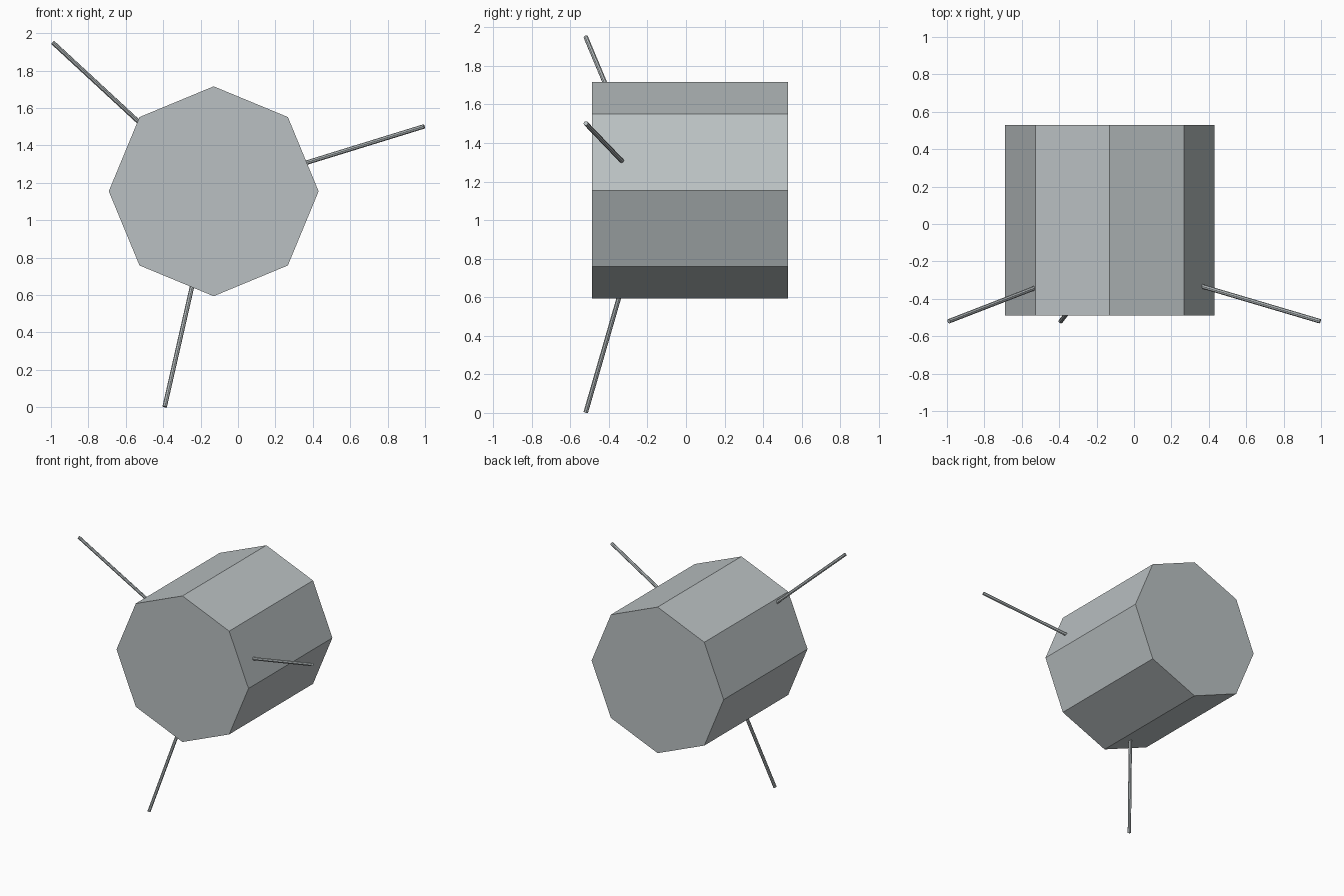
import bpy
from math import pi
from mathutils import Vector

cube = bpy.data.objects.get("Cube")
if cube:
    bpy.data.objects.remove(cube, do_unlink=True)


def make_material(name, color):
    mat = bpy.data.materials.new(name)
    mat.use_nodes = True
    mat.diffuse_color = color
    mat.node_tree.nodes["Principled BSDF"].inputs["Base Color"].default_value = color
    return mat


def rod_between(name, start, end, radius, sides, mat):
    """Flat-shaded prism running from start to end."""
    start, end = Vector(start), Vector(end)
    axis = end - start
    bpy.ops.mesh.primitive_cylinder_add(vertices=sides, radius=radius,
                                        depth=axis.length,
                                        location=(start + end) / 2)
    obj = bpy.context.object
    obj.name = name
    obj.rotation_euler = axis.to_track_quat('Z', 'Y').to_euler()
    obj.data.materials.append(mat)
    return obj


metal = make_material("pale grey metal", (0.49, 0.53, 0.54, 1))

# Octagonal body lying along y, with a corner pointing straight up
body = rod_between("body", (-0.13, 0.53, 1.155), (-0.13, -0.488, 1.155), 0.561, 8, metal)
body.rotation_euler = (pi / 2, 0, 0)

# Thin antennas fanning out from a shared point inside the body
hub = Vector((-0.13, -0.187, 1.155))
tips = {
    "antenna_upper_right": (-0.99, -0.52, 1.95),
    "antenna_left": (0.995, -0.52, 1.502),
    "antenna_bottom": (-0.392, -0.52, 0.003),
}
for name, tip in tips.items():
    root = hub.lerp(Vector(tip), 0.4)
    rod_between(name, root, tip, 0.012, 8, metal)
